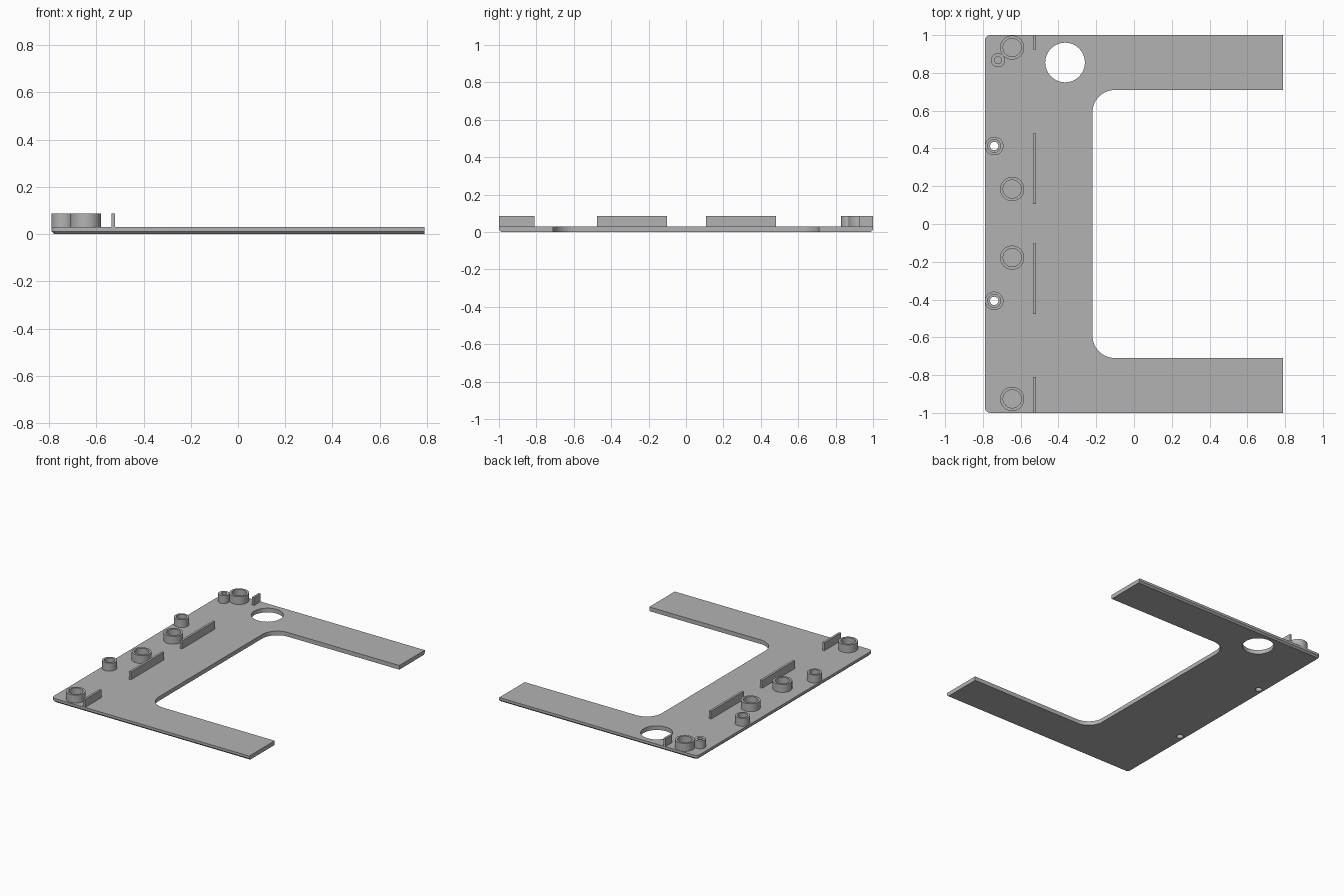
import bpy, bmesh, math
from mathutils import Matrix, Vector

cube = bpy.data.objects.get("Cube")
if cube:
    bpy.data.objects.remove(cube, do_unlink=True)

GREY = (0.45, 0.45, 0.45, 1)
grey = bpy.data.materials.new("plain grey")
grey.use_nodes = True
grey.diffuse_color = GREY
grey.node_tree.nodes["Principled BSDF"].inputs["Base Color"].default_value = GREY

TOP, RIM = 0.03, 0.087        # plate surface, top of bosses and ribs
HALF_X, HALF_Y = 0.79, 1.0


def make_object(name, bm):
    bmesh.ops.recalc_face_normals(bm, faces=bm.faces)
    mesh = bpy.data.meshes.new(name)
    bm.to_mesh(mesh)
    bm.free()
    mesh.materials.append(grey)
    obj = bpy.data.objects.new(name, mesh)
    bpy.context.collection.objects.link(obj)
    return obj


def smooth(obj):
    bpy.ops.object.select_all(action='DESELECT')
    obj.select_set(True)
    bpy.context.view_layer.objects.active = obj
    bpy.ops.object.shade_smooth_by_angle(angle=math.radians(30))


def arc(cx, cy, r, start, end, steps):
    angles = [math.radians(start + (end - start) * i / steps) for i in range(steps + 1)]
    return [(cx + r * math.cos(a), cy + r * math.sin(a)) for a in angles]


def outline(inset):
    """Half of the C-shaped outline, mirrored in y; only the outer edges are inset."""
    r, fillet, inner_x, inner_y = 0.03, 0.12, -0.22, 0.71
    half = arc(inner_x + fillet, inner_y - fillet, fillet, 180, 90, 12)
    half += [(HALF_X, inner_y), (HALF_X, HALF_Y - inset)]
    half += arc(r - HALF_X, HALF_Y - r, r - inset, 90, 180, 6)
    return half + [(x, -y) for x, y in reversed(half)]


def ring(name, x, y, outer, inner, segments=40):
    """Round hollow boss made by spinning a rectangular section."""
    bm = bmesh.new()
    section = [(inner, TOP - 0.002), (outer, TOP - 0.002), (outer, RIM), (inner, RIM)]
    loops = []
    for i in range(segments):
        turn = Matrix.Rotation(math.tau * i / segments, 3, 'Z')
        loops.append([bm.verts.new(turn @ Vector((r, 0, z)) + Vector((x, y, 0)))
                      for r, z in section])
    for i, a in enumerate(loops):
        b = loops[(i + 1) % segments]
        for j in range(4):
            k = (j + 1) % 4
            bm.faces.new((a[j], b[j], b[k], a[k]))
    smooth(make_object(name, bm))


# Base plate with a chamfered lower outer edge
bm = bmesh.new()
levels = [[bm.verts.new((x, y, z)) for x, y in outline(inset)]
          for z, inset in ((0, 0.012), (0.012, 0), (TOP, 0))]
for low, high in zip(levels, levels[1:]):
    for i in range(len(low)):
        j = (i + 1) % len(low)
        bm.faces.new((low[i], low[j], high[j], high[i]))
bm.faces.new(levels[0])
bm.faces.new(levels[-1])
plate = make_object("base_plate", bm)

# Holes through the plate
bm = bmesh.new()
for x, y, r in ((-0.365, 0.855, 0.105), (-0.74, 0.413, 0.022), (-0.74, -0.407, 0.022)):
    bmesh.ops.create_cone(bm, cap_ends=True, segments=48, radius1=r, radius2=r,
                          depth=0.2, matrix=Matrix.Translation((x, y, 0)))
cutter = make_object("hole_cutter", bm)
cutter.hide_render = True
cut = plate.modifiers.new("holes", 'BOOLEAN')
cut.operation, cut.solver, cut.object = 'DIFFERENCE', 'EXACT', cutter
bpy.context.view_layer.objects.active = plate
bpy.ops.object.modifier_apply(modifier=cut.name)
bpy.data.objects.remove(cutter, do_unlink=True)
smooth(plate)

# Bosses
for i, y in enumerate((0.934, 0.185, -0.178, -0.926)):
    ring(f"large_boss_{i + 1}", -0.645, y, 0.064, 0.048)
for i, y in enumerate((0.413, -0.407)):
    ring(f"screw_boss_{i + 1}", -0.74, y, 0.049, 0.034)
ring("small_boss", -0.72, 0.867, 0.037, 0.018)

# Upright ribs in one line
for i, (y0, y1) in enumerate(((0.925, 1), (0.107, 0.48), (-0.477, -0.102), (-1, -0.81))):
    bm = bmesh.new()
    bottom = TOP - 0.002
    size = Matrix.Diagonal((0.016, y1 - y0, RIM - bottom, 1))
    place = Matrix.Translation((-0.528, (y0 + y1) / 2, (RIM + bottom) / 2))
    bmesh.ops.create_cube(bm, size=1, matrix=place @ size)
    make_object(f"rib_{i + 1}", bm)
